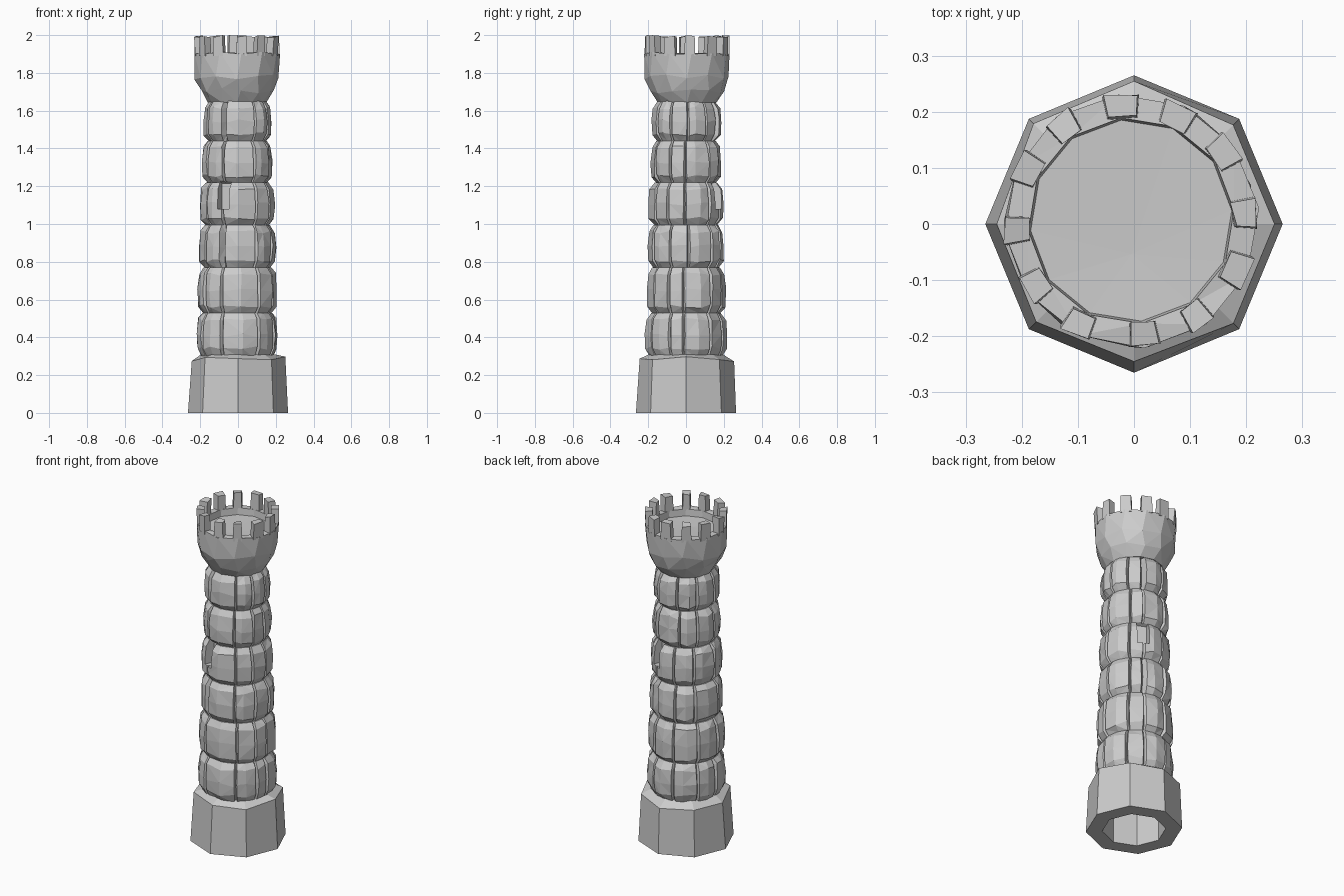
import bpy, bmesh, random
from math import sin, cos, radians, pi
from mathutils import Matrix

if "Cube" in bpy.data.objects:
    bpy.data.objects.remove(bpy.data.objects["Cube"])

random.seed(7)


def jit(a):
    return random.uniform(-a, a)


def make_object(name, bm):
    bmesh.ops.recalc_face_normals(bm, faces=bm.faces)
    mesh = bpy.data.meshes.new(name)
    bm.to_mesh(mesh)
    bm.free()
    ob = bpy.data.objects.new(name, mesh)
    bpy.context.collection.objects.link(ob)
    return ob


def bridge(bm, rings, closed=False):
    n = len(rings[0])
    pairs = list(zip(rings, rings[1:]))
    if closed:
        pairs.append((rings[-1], rings[0]))
    for lo, hi in pairs:
        for i in range(n):
            k = (i + 1) % n
            bm.faces.new((lo[i], lo[k], hi[k], hi[i]))


def ring(bm, n, r, z, phase=0.0, jr=0.0, jz=0.0):
    verts = []
    for i in range(n):
        a = 2 * pi * i / n + phase
        rr = r + jit(jr)
        verts.append(bm.verts.new((rr * cos(a), rr * sin(a), z + jit(jz))))
    return verts


# Hollow eight-sided plinth
bm = bmesh.new()
rings = [ring(bm, 8, 0.265, 0),
         ring(bm, 8, 0.249, 0.285, jr=0.006, jz=0.014),
         ring(bm, 8, 0.195, 0.31),
         ring(bm, 8, 0.175, 0.30),
         ring(bm, 8, 0.175, 0)]
bridge(bm, rings, closed=True)
make_object("plinth", bm)

# Six drums of chiselled blocks, each a closed ring with vertical joints
levels = [0.29, 0.53, 0.77, 0.995, 1.22, 1.44, 1.65]
radii = [0.21, 0.206, 0.198, 0.191, 0.183, 0.177]
joints = [0, 42, 66, 108, 140, 180, 212, 246, 303, 332]


def drum(index):
    z0, z1, r = levels[index], levels[index + 1], radii[index]
    if index == 0:
        r_low = 0.31
    else:
        r_low = z0
    bs = [b if b in (66, 246) else b + jit(5) for b in joints]
    cols = []                       # (angle, radial offset)
    for k, b in enumerate(bs):
        end = bs[(k + 1) % len(bs)] + (360 if k == len(bs) - 1 else 0)
        wide = index in (2, 5) and joints[k] in (66, 246)
        g = 5.0 if wide else 2.2
        cols += [(b - g, jit(0.004)), (b, -0.04 if wide else -0.02),
                 (b + g, jit(0.004))]
        if end - b > 30:
            cols.append(((b + end) / 2 + jit(5), 0.004 + jit(0.004)))
    rows = [(z0, -0.024), (r_low + 0.035, 0.0), ((z0 + z1) / 2, 0.003),
            (z1 - 0.035, -0.004), (z1, -0.026)]
    bm = bmesh.new()
    rings = []
    for j, (z, dz) in enumerate(rows):
        edge = j in (0, len(rows) - 1)
        verts = []
        for a, da in cols:
            rr = r + dz + (min(da, 0) * 0.5 if edge else da + jit(0.003))
            zz = z if edge else z + jit(0.01)
            a = radians(a + (0 if edge else jit(0.6)))
            verts.append(bm.verts.new((rr * cos(a) - 0.003, rr * sin(a), zz)))
        rings.append(verts)
    bridge(bm, rings)
    bm.faces.new(rings[0])
    bm.faces.new(rings[-1])
    bmesh.ops.triangulate(bm, faces=[f for f in bm.faces if len(f.verts) == 4])
    return make_object(f"stone_course_{index + 1}", bm)


drums = [drum(i) for i in range(6)]

# Window slits with sloping heads, front and back
for n, angle in enumerate((66, 246)):
    bm = bmesh.new()
    bmesh.ops.create_cube(bm, size=1)
    for v in bm.verts:
        outer = v.co.x > 0
        v.co.x = 0.26 if outer else 0.135
        v.co.y *= 0.066
        v.co.z = 1.08 if v.co.z < 0 else (1.265 if outer else 1.215)
    bm.transform(Matrix.Rotation(radians(angle), 4, 'Z'))
    cutter = make_object(f"window_cutter_{n + 1}", bm)
    cutter.hide_render = True
    cutter.hide_viewport = False
    cutter.display_type = 'WIRE'
    for d in (drums[3], drums[4]):
        mod = d.modifiers.new("window", 'BOOLEAN')
        mod.operation = 'DIFFERENCE'
        mod.solver = 'EXACT'
        mod.object = cutter

# Bake the window cuts and discard the cutters
bpy.context.view_layer.update()
deps = bpy.context.evaluated_depsgraph_get()
baked = [(d, bpy.data.meshes.new_from_object(d.evaluated_get(deps)))
         for d in (drums[3], drums[4])]
for d, mesh in baked:
    d.modifiers.clear()
    d.data = mesh
for ob in [o for o in bpy.data.objects if o.name.startswith("window_cutter")]:
    bpy.data.objects.remove(ob)

# Flared crown with a sunken floor
CX, CY = -0.005, 0.006
bm = bmesh.new()
rings = [ring(bm, 12, 0.155, 1.643),
         ring(bm, 12, 0.195, 1.705, 0.1, 0.005, 0.014),
         ring(bm, 12, 0.222, 1.78, 0.0, 0.006, 0.02),
         ring(bm, 12, 0.227, 1.905, 0.1, 0.003, 0.006),
         ring(bm, 12, 0.184, 1.905, 0.1),
         ring(bm, 12, 0.180, 1.865, 0.1)]
bridge(bm, rings)
bm.faces.new(rings[0])
hub = bm.verts.new((0.0, -0.06, 1.86))
for i in range(12):
    bm.faces.new((rings[-1][i], rings[-1][(i + 1) % 12], hub))
bmesh.ops.triangulate(bm, faces=[f for f in bm.faces if len(f.verts) == 4])
bm.transform(Matrix.Translation((CX, CY, 0)))
make_object("crown", bm)

# Twelve uneven merlons around the rim
bm = bmesh.new()
for k in range(12):
    mid = 5 + 30 * k + jit(2)
    half = 7.5 + jit(1)
    loops = []
    for z in (1.89, 1.993):
        top = z > 1.95
        loop = []
        for s, r in ((-1, 0.184), (1, 0.184), (1, 0.228), (-1, 0.228)):
            a = radians(mid + s * (half - (0.8 if top else 0)))
            rr = r + (jit(0.005) if top else -0.003 if r > 0.2 else 0)
            loop.append(bm.verts.new((rr * cos(a) + CX, rr * sin(a) + CY,
                                      z + (jit(0.007) if top else 0))))
        loops.append(loop)
    bridge(bm, loops)
    bm.faces.new(loops[0])
    bm.faces.new(loops[1])
make_object("merlons", bm)
